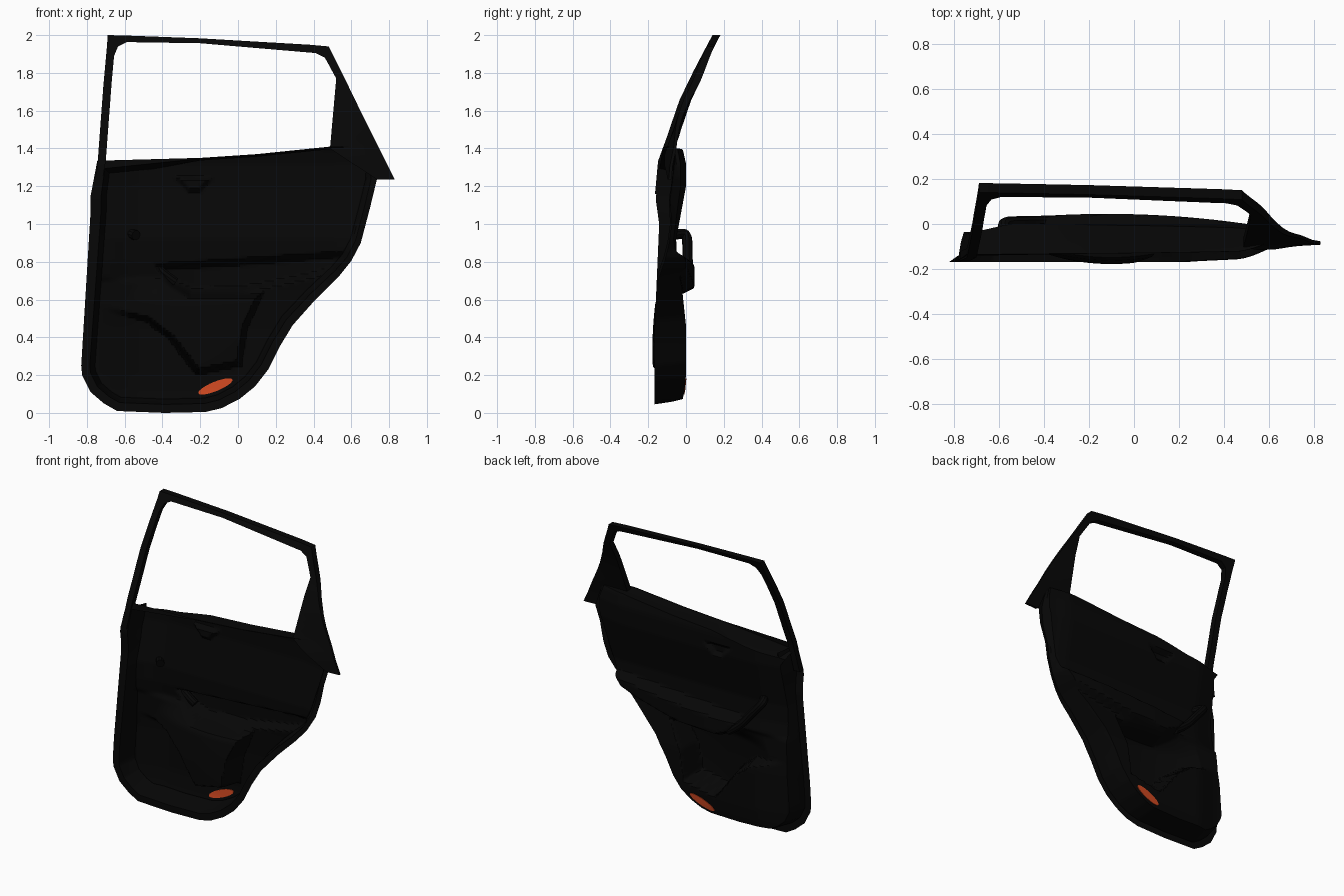
import bpy, bmesh, math
from mathutils import Vector

if "Cube" in bpy.data.objects:
    bpy.data.objects.remove(bpy.data.objects["Cube"])


def material(name, rgb):
    m = bpy.data.materials.new(name)
    m.diffuse_color = (*rgb, 1)
    m.use_nodes = True
    m.node_tree.nodes["Principled BSDF"].inputs["Base Color"].default_value = m.diffuse_color
    return m


BLACK = material("black_plastic", (0.002, 0.002, 0.002))
ORANGE = material("orange_lens", (0.62, 0.065, 0.015))


def finish(bm, name, mat):
    bmesh.ops.recalc_face_normals(bm, faces=bm.faces)
    me = bpy.data.meshes.new(name)
    bm.to_mesh(me)
    bm.free()
    ob = bpy.data.objects.new(name, me)
    bpy.context.collection.objects.link(ob)
    me.materials.append(mat)
    select(ob)
    bpy.ops.object.shade_smooth_by_angle(angle=math.radians(35))
    return ob


def select(ob):
    bpy.ops.object.select_all(action='DESELECT')
    ob.select_set(True)
    bpy.context.view_layer.objects.active = ob


def smooth(t):
    t = max(0.0, min(1.0, t))
    return t * t * (3 - 2 * t)


def lerp_table(table, v):
    if v <= table[0][0]:
        return table[0][1]
    for (a, ya), (b, yb) in zip(table, table[1:]):
        if v <= b:
            return ya + (yb - ya) * (v - a) / (b - a)
    return table[-1][1]


def inside_distance(poly, x, z):
    """Signed distance to a polygon, positive inside."""
    best, inside = 9.0, False
    for (ax, az), (bx, bz) in zip(poly, poly[1:] + poly[:1]):
        dx, dz = bx - ax, bz - az
        t = max(0, min(1, ((x - ax) * dx + (z - az) * dz) / (dx * dx + dz * dz)))
        best = min(best, math.hypot(x - ax - t * dx, z - az - t * dz))
        if (az > z) != (bz > z) and x < ax + (z - az) * dx / dz:
            inside = not inside
    return best if inside else -best


def cut_grid(bm, step, axes):
    """Slice a flat mesh in the xz plane along grid lines."""
    for axis in axes:
        vals = [v.co[axis] for v in bm.verts]
        lo, hi = min(vals), max(vals)
        for i in range(1, int((hi - lo) / step) + 1):
            co, no = [0, 0, 0], [0, 0, 0]
            co[axis], no[axis] = lo + i * step + 0.0003, 1
            bmesh.ops.bisect_plane(bm, geom=bm.verts[:] + bm.edges[:] + bm.faces[:],
                                   dist=1e-5, plane_co=co, plane_no=no)


def flat_face(poly):
    bm = bmesh.new()
    bm.faces.new([bm.verts.new((x, 0, z)) for x, z in poly])
    bmesh.ops.triangulate(bm, faces=bm.faces[:])
    return bm


def thicken(bm, depth):
    """Extrude towards +y by depth(x, z)."""
    ext = bmesh.ops.extrude_face_region(bm, geom=bm.faces[:])
    for v in ext["geom"]:
        if isinstance(v, bmesh.types.BMVert):
            v.co.y += depth(v.co.x, v.co.z)


# Depth profiles (height, y)
TRIM = [(.05, -.022), (.12, -.008), (.2, 0), (.46, 0), (.65, -.02), (.8, -.048), (.92, -.052),
        (1.0, -.037), (1.2, 0), (1.32, 0), (1.39, -.016), (1.42, -.037)]
RIM = [(0, -.168), (.4, -.168), (.7, -.155), (1.0, -.142), (1.13, -.16), (1.25, -.148), (1.42, -.12)]
FRAME = [(1.15, -.165), (1.333, -.148), (1.45, -.105), (1.655, -.035), (1.82, .045), (2.0, .14)]
ARMREST = [(-.45, .785), (-.35, .67), (-.25, .63), (.02, .64), (.14, .66), (.4, .715), (.62, .78),
           (.64, .86), (.1, .82)]
POCKET = [(-.76, .55), (-.48, .48), (-.36, .385), (-.22, .2), (.02, .25), (.05, .45), (.14, .64),
          (-.25, .635), (-.4, .72), (-.76, .72)]
LATCH = [(-.355, 1.26), (-.12, 1.25), (-.2, 1.165), (-.265, 1.165)]


def trim_y(x, z):
    y = lerp_table(TRIM, z) - .035 * smooth((-.52 - x) / .22) - .03 * smooth((x - .5) / .2)
    floor = min(-.045, -.178 + .5 * (x + .1) ** 2 + .25 * (z - .33) ** 2)
    floor += (-.05 - floor) * smooth((z - .58) / .14)
    y += (floor - y) * smooth(inside_distance(POCKET, x, z) / .03)
    top = .045 - .06 * ((x + .12) / .72) ** 2
    y += (top - y) * smooth(inside_distance(ARMREST, x, z) / .04 + .15)
    y -= .03 * smooth(inside_distance(LATCH, x, z) / .025)
    return y


def rim_y(x, z):
    return lerp_table(RIM, z) + .08 * smooth((x - .45) / .3)


# Door outline: x, z, flange width
outline = [(-.745, 1.335, .045), (-.2, 1.35, .004), (.1, 1.37, .004), (.49, 1.41, .004),
           (.665, 1.415, .004), (.7, 1.33, .008), (.735, 1.235, .03), (.70, 1.09, .03), (.65, .9, .03),
           (.6, .805, .03), (.54, .73, .035), (.41, .60, .04), (.29, .465, .045), (.22, .35, .045),
           (.16, .23, .045), (.09, .14, .045), (.01, .075, .045), (-.085, .026, .045), (-.17, .005, .045),
           (-.39, 0, .045), (-.64, .01, .045), (-.71, .05, .045), (-.78, .11, .045), (-.825, .2, .045),
           (-.83, .25, .045), (-.78, 1.07, .055), (-.78, 1.15, .055)]
pts = []
for a, b in zip(outline, outline[1:] + outline[:1]):
    n = max(1, int(math.hypot(b[0] - a[0], b[1] - a[1]) / .018))
    pts += [tuple(a[k] + (b[k] - a[k]) * i / n for k in range(3)) for i in range(n)]


def inset(extra, flange=1.0):
    ring = []
    for i, p in enumerate(pts):
        q, r = pts[i - 1], pts[(i + 1) % len(pts)]
        t1 = Vector((p[0] - q[0], p[1] - q[1])).normalized()
        t2 = Vector((r[0] - p[0], r[1] - p[1])).normalized()
        t = (t1 + t2).normalized()
        d = (p[2] * flange + min(extra, p[2] + .006)) / max(.7, t.dot(t1))
        ring.append((p[0] + t.y * d, p[1] - t.x * d))
    return ring


# Flange and side wall around the trim, tucked slightly under the panel edge
rings = [(inset(0, 0), rim_y), (inset(0), rim_y),
         (inset(.015), lambda x, z: .25 * rim_y(x, z) + .75 * trim_y(x, z) - .012),
         (inset(.028), trim_y), (inset(.033), lambda x, z: trim_y(x, z) - .002)]
bm = bmesh.new()
loops = [[bm.verts.new((x, f(x, z), z)) for x, z in ring] for ring, f in rings]
for la, lb in zip(loops, loops[1:]):
    for i in range(len(la)):
        j = (i + 1) % len(la)
        bm.faces.new((la[i], la[j], lb[j], lb[i]))
finish(bm, "door_rim", BLACK)

# Trim panel with armrest, pocket and latch recess
bm = flat_face(rings[3][0])
cut_grid(bm, .013, (0, 2))
for v in bm.verts:
    v.co.y = trim_y(v.co.x, v.co.z)
finish(bm, "trim_panel", BLACK)

# Window frame with the corner pillar: outer and inner edge pairs
outer = [(-.775, 1.16), (-.745, 1.30), (-.713, 1.73), (-.693, 1.95), (-.69, 2.0), (-.6, 1.998),
         (-.2, 1.983), (.38, 1.949), (.48, 1.94), (.515, 1.87), (.575, 1.75), (.66, 1.575), (.83, 1.235)]
inner = [(-.73, 1.16), (-.70, 1.335), (-.668, 1.76), (-.656, 1.89), (-.635, 1.94), (-.59, 1.963),
         (-.2, 1.957), (.41, 1.905), (.46, 1.88), (.485, 1.835), (.52, 1.77), (.487, 1.40), (.735, 1.235)]
bm = bmesh.new()
vo, vi = [[bm.verts.new((x, 0, z)) for x, z in line] for line in (outer, inner)]
for i in range(len(vo) - 1):
    bm.faces.new((vo[i], vo[i + 1], vi[i + 1], vi[i]))
bmesh.ops.triangulate(bm, faces=bm.faces[:])
cut_grid(bm, .05, (2,))
for v in bm.verts:
    x, z = v.co.x, v.co.z
    v.co.y = (lerp_table(FRAME, z) + .02 * smooth(x / .5) * smooth((1.95 - z) / .2)
              + .045 * smooth((x - .5) / .3) * smooth((1.6 - z) / .25))
thicken(bm, lambda x, z: .042 - .027 * smooth((x - .55) / .2))
finish(bm, "window_frame", BLACK)

# Pull handle rising from the armrest back to the panel
cu = bpy.data.curves.new("pull_handle", 'CURVE')
cu.dimensions = '3D'
cu.bevel_depth = .027
cu.bevel_resolution = 3
cu.use_fill_caps = True
sp = cu.splines.new('NURBS')
path = [(-.33, .01, .69), (-.42, .01, .75), (-.5, .008, .85), (-.585, .006, .945), (-.57, -.03, .95),
        (-.54, -.07, .94)]
sp.points.add(len(path) - 1)
for p, c in zip(sp.points, path):
    p.co = (*c, 1)
sp.use_endpoint_u = True
sp.order_u = 3
handle = bpy.data.objects.new("pull_handle", cu)
bpy.context.collection.objects.link(handle)
cu.materials.append(BLACK)
select(handle)
bpy.ops.object.convert(target='MESH')
bpy.ops.object.shade_smooth_by_angle(angle=math.radians(35))

# Orange courtesy lens, visible from both sides
tilt = math.radians(22)
lens = []
for i in range(28):
    a = math.tau * i / 28
    u, w = .097 * math.cos(a), .025 * math.sin(a)
    lens.append((-.12 + u * math.cos(tilt) - w * math.sin(tilt), .14 + u * math.sin(tilt) + w * math.cos(tilt)))
bm = flat_face(lens)
cut_grid(bm, .016, (0, 2))
for v in bm.verts:
    v.co.y = trim_y(v.co.x, v.co.z) - .004
thicken(bm, lambda x, z: .008)
finish(bm, "courtesy_lens", ORANGE)
